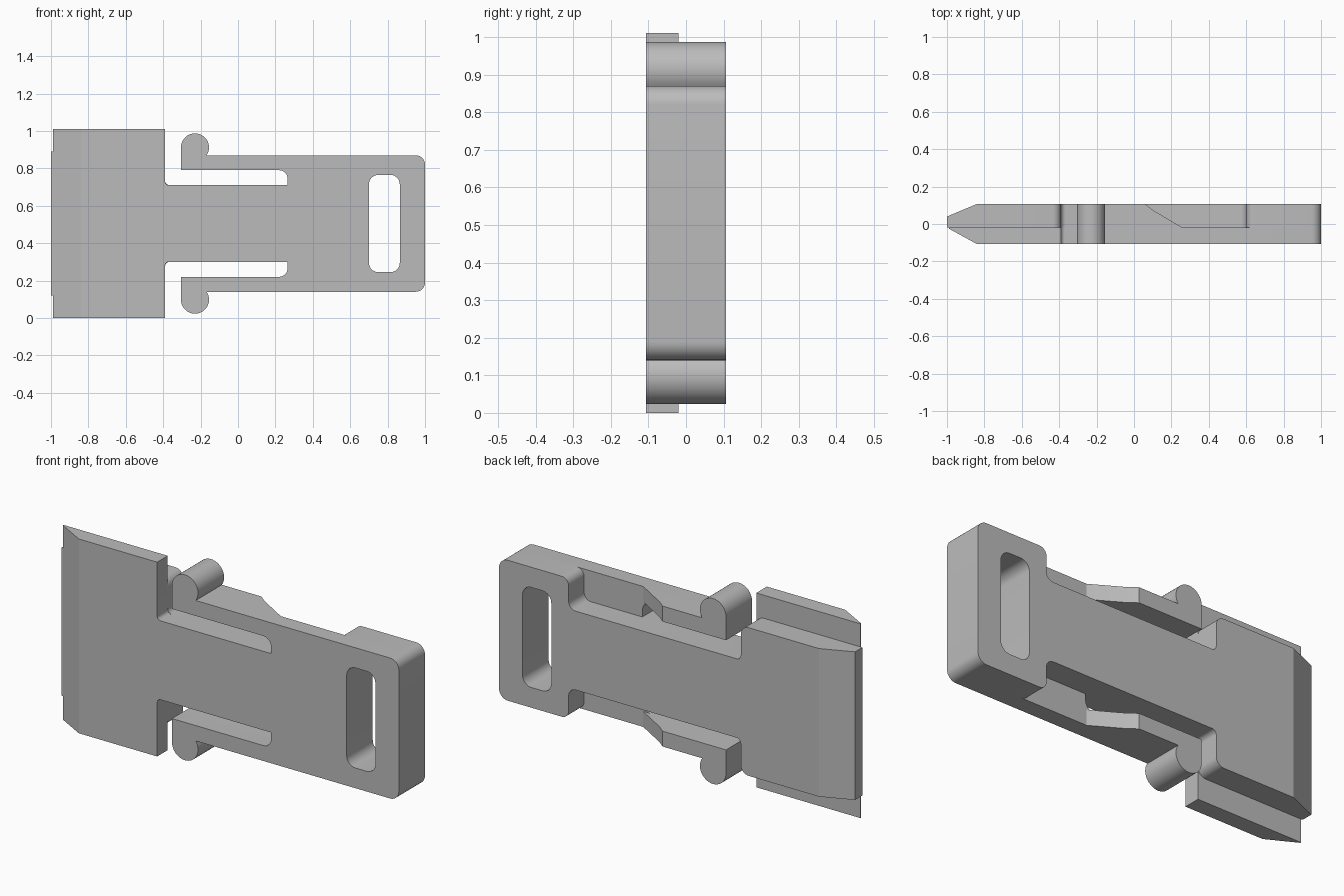
import bpy, bmesh, math
from mathutils import Vector

if "Cube" in bpy.data.objects:
    bpy.data.objects.remove(bpy.data.objects["Cube"])

MID = 0.505                              # height of the symmetry plane
FRONT, STEP, BACK = -0.107, -0.02, 0.107  # depth levels

grey = bpy.data.materials.new("plain grey")
grey.use_nodes = True
grey.diffuse_color = (0.5, 0.5, 0.5, 1)
grey.node_tree.nodes["Principled BSDF"].inputs["Base Color"].default_value = (0.5, 0.5, 0.5, 1)


def rounded(corners, steps=8):
    """Closed outline from (x, z, radius) corners, each rounded by an arc."""
    out = []
    for i, (x, z, r) in enumerate(corners):
        p = Vector((x, z))
        if r == 0:
            out.append(p)
            continue
        a = (Vector(corners[i - 1][:2]) - p).normalized()
        b = (Vector(corners[(i + 1) % len(corners)][:2]) - p).normalized()
        centre = p + (a + b) * r         # all rounded corners are square
        for k in range(steps + 1):
            t = math.pi / 2 * k / steps
            out.append(centre - b * r * math.cos(t) - a * r * math.sin(t))
    return out


def mirrored(half):
    """Complete an upper half outline with its lower reflection."""
    return half + [(x, 2 * MID - z, r) for x, z, r in reversed(half)]


def prism(name, loops, place, depth, cut=None):
    """Fill the loops (later ones are holes), extrude, and bevel with a plane."""
    bm = bmesh.new()
    edges = []
    for loop in loops:
        vs = [bm.verts.new(place(p)) for p in loop]
        edges += [bm.edges.new((vs[i - 1], vs[i])) for i in range(len(vs))]
    bmesh.ops.triangle_fill(bm, use_beauty=True, edges=edges)
    grown = bmesh.ops.extrude_face_region(bm, geom=bm.faces[:])
    bmesh.ops.translate(bm, vec=depth,
                        verts=[g for g in grown["geom"] if isinstance(g, bmesh.types.BMVert)])
    bmesh.ops.recalc_face_normals(bm, faces=bm.faces[:])
    if cut:
        bmesh.ops.bisect_plane(bm, geom=bm.verts[:] + bm.edges[:] + bm.faces[:],
                               plane_co=cut[0], plane_no=cut[1], clear_outer=True)
        bmesh.ops.edgeloop_fill(bm, edges=[e for e in bm.edges if e.is_boundary])
    bmesh.ops.recalc_face_normals(bm, faces=bm.faces[:])
    mesh = bpy.data.meshes.new(name)
    bm.to_mesh(mesh)
    bm.free()
    mesh.materials.append(grey)
    ob = bpy.data.objects.new(name, mesh)
    bpy.context.collection.objects.link(ob)
    bpy.ops.object.select_all(action="DESELECT")
    ob.select_set(True)
    bpy.context.view_layer.objects.active = ob
    bpy.ops.object.shade_smooth_by_angle(angle=math.radians(20))
    return ob


def slab(name, loops, y0, y1, cut=None):
    return prism(name, loops, lambda p: (p[0], y0, p[1]), (0, y1 - y0, 0), cut)


# Strap slot shared by both layers
slot = rounded(mirrored([(0.70, 0.765, 0.05), (0.865, 0.765, 0.05)][::-1]))

# Front layer: wide head plate, spine, arms and strap end
front = [(-0.99, 1.01, 0), (-0.39, 1.01, 0), (-0.39, 0.71, 0.02), (0.265, 0.71, 0),
         (0.265, 0.79, 0.045), (-0.305, 0.79, 0), (-0.305, 0.87, 0), (1, 0.87, 0.05)]
slab("front_plate", [rounded(mirrored(front)), slot], FRONT, STEP,
     ((-0.84, FRONT, 0), (-0.082, -0.15, 0)))

# Back layer: narrower head, spine and strap end
back = [(-1, 0.89, 0), (-0.39, 0.89, 0.045), (-0.39, 0.71, 0.025),
        (0.60, 0.71, 0.04), (0.60, 0.87, 0.04), (1, 0.87, 0.05)]
slab("back_spine", [rounded(mirrored(back)), slot], STEP, BACK,
     ((-0.84, BACK, 0), (-0.067, 0.16, 0)))

# Spring arms with ramped backs, and rounded hooks at their free ends
ramp = [(-0.305, STEP), (0.26, STEP), (0.10, 0.075), (0.06, BACK), (-0.305, BACK)]
hook = [(-0.305, 0.79), (-0.18, 0.79)]
for k in range(25):
    a = math.radians(-35 + 215 * k / 24)
    hook.append((-0.23 + 0.075 * math.cos(a), 0.912 + 0.075 * math.sin(a)))

for side, s in (("upper", 1), ("lower", -1)):
    z = MID + s * 0.285
    prism(side + "_arm", [ramp], lambda p: (p[0], p[1], z), (0, 0, s * 0.08))
    slab(side + "_hook", [[(x, MID + s * (h - MID)) for x, h in hook]], FRONT, BACK)
